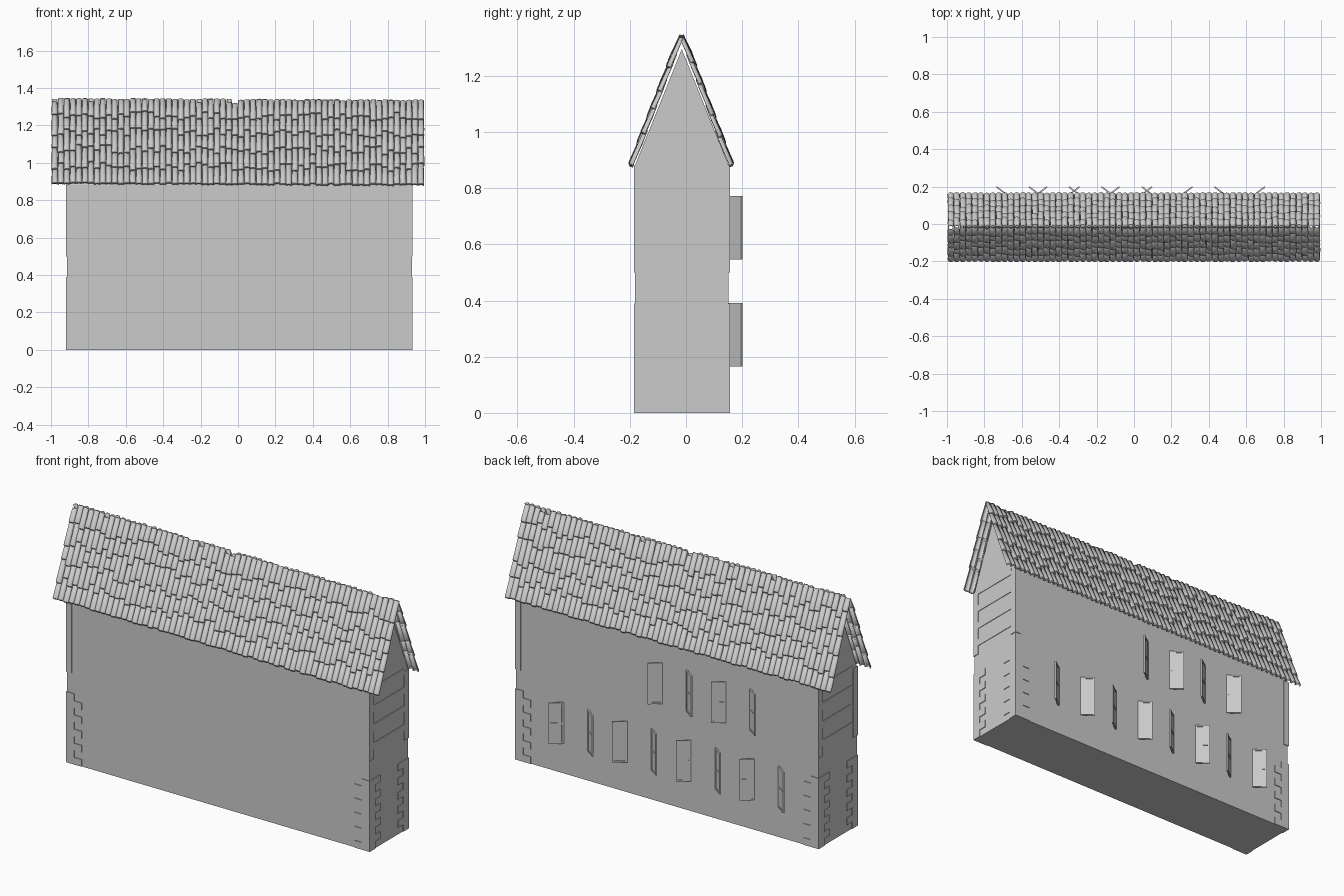
import bpy, bmesh, math, random
from mathutils import Vector, Matrix

random.seed(7)
if "Cube" in bpy.data.objects:
    bpy.data.objects.remove(bpy.data.objects["Cube"])

grey = bpy.data.materials.new("plain_grey")
grey.use_nodes = True
grey.diffuse_color = (0.6, 0.6, 0.6, 1)
grey.node_tree.nodes["Principled BSDF"].inputs["Base Color"].default_value = (0.6, 0.6, 0.6, 1)

X0, X1 = -0.915, 0.93      # wall faces
Y0, Y1 = -0.182, 0.152
SKIN = 0.004               # relief of stonework and timber


def make_object(name, bm):
    bmesh.ops.recalc_face_normals(bm, faces=bm.faces)
    mesh = bpy.data.meshes.new(name)
    bm.to_mesh(mesh)
    bm.free()
    mesh.materials.append(grey)
    obj = bpy.data.objects.new(name, mesh)
    bpy.context.collection.objects.link(obj)
    return obj


def add_box(bm, low, high, matrix=Matrix()):
    low, high = Vector(low), Vector(high)
    size = Matrix.Diagonal((high - low).to_4d())
    size[3][3] = 1
    bmesh.ops.create_cube(bm, size=1, matrix=matrix @ Matrix.Translation((low + high) / 2) @ size)


def add_corner(bm, sx, sy, reach_x, reach_y, z0, z1):
    """Thin block wrapping a wall corner, reaching along both walls."""
    cx, cy = (X1 if sx > 0 else X0), (Y1 if sy > 0 else Y0)
    xs = sorted((cx + sx * SKIN, cx - sx * reach_x))
    ys = sorted((cy + sy * SKIN, cy - sy * reach_y))
    add_box(bm, (xs[0], ys[0], z0), (xs[1], ys[1], z1))


# House body: gabled profile run along x
bm = bmesh.new()
profile = [(Y0, 0), (Y1, 0), (Y1, 0.88), (-0.015, 1.295), (Y0, 0.88)]
end = bm.faces.new([bm.verts.new((X0, y, z)) for y, z in profile])
run = bmesh.ops.extrude_face_region(bm, geom=[end])
bmesh.ops.translate(bm, vec=(X1 - X0, 0, 0),
                    verts=[v for v in run["geom"] if isinstance(v, bmesh.types.BMVert)])
if not any(f.normal.x < -0.9 for f in bm.faces):
    bm.faces.new([v for v in bm.verts if v.co.x < X0 + 0.001])
make_object("house_body", bm)

# Corner stones below, plain corner posts above
COURSES = 10
step = 0.39 / COURSES
for sx, side in ((1, "left"), (-1, "right")):
    for sy, face in ((1, "back"), (-1, "front")):
        bm = bmesh.new()
        for i in range(COURSES):
            long_x = i % 2 == 0
            add_corner(bm, sx, sy, 0.09 if long_x else 0.045,
                       0.045 if long_x else 0.09, i * step, (i + 1) * step)
        make_object(f"corner_stones_{face}_{side}", bm)
        bm = bmesh.new()
        add_corner(bm, sx, sy, 0.03, 0.035, 0.5, 0.88)
        make_object(f"corner_post_{face}_{side}", bm)

# Horizontal boards on the gable ends
for side, x in (("left", X1), ("right", X0)):
    bm = bmesh.new()
    for i in range(4):
        z = 0.55 + 0.103 * i
        add_box(bm, (x - 0.003, Y0 + 0.035, z), (x + 0.003, Y1 - 0.035, z + 0.038))
    make_object(f"gable_boards_{side}", bm)


# Open shutters: pairs hinged on both sides of each window
def shutter(name, hinge_x, direction, z):
    bm = bmesh.new()
    width, height, thick = 0.076, 0.226, 0.006
    angle = math.radians(37)
    along = Vector((direction * math.cos(angle), math.sin(angle), 0))
    inward = Vector((-direction * math.sin(angle), math.cos(angle), 0))
    place = Matrix((along, inward, (0, 0, 1))).transposed().to_4x4()
    place.translation = (hinge_x, Y1, z)
    add_box(bm, (0, -thick / 2, 0), (width, thick / 2, height), place)
    rim, top = 0.01, thick / 2 + 0.002
    for u in (0, width - rim):
        add_box(bm, (u, 0, 0), (u + rim, top, height), place)
    for v in (0, height * 0.47, height - rim):
        add_box(bm, (rim, 0, v), (width - rim, top, v + rim), place)
    make_object(name, bm)


floors = {"lower": (0.166, [-0.6, -0.213, 0.177, 0.565]),
          "upper": (0.546, [-0.426, -0.038])}
for floor, (z, centres) in floors.items():
    for i, c in enumerate(centres, 1):
        for d, side in ((1, "left"), (-1, "right")):
            shutter(f"shutter_{floor}_{i}_{side}", c + d * 0.075, d, z)


# Roof: columns of overlapping barrel tiles on each slope
COLUMNS, ROWS, ARC = 62, 5, 7
PITCH = 1.99 / COLUMNS


def add_tile(bm, x, eave, up, out, s0, s1):
    rings = []
    # the nose of each tile is wider, higher and slightly rounded
    for s, r, lift in ((s0, 0.8, 0.002), (s0 + 0.005, 1.08, 0.004), (s1, 0.92, 0)):
        ring = []
        for k in range(ARC):
            a = math.pi * k / (ARC - 1)
            offset = math.cos(a) * PITCH * 0.5 * r
            p = eave + up * s + out * (math.sin(a) * 0.014 * r + lift)
            xx = x + offset
            ring.append(bm.verts.new((xx, p.y, p.z - 0.005 * xx)))
        rings.append(ring)
    for a, b in zip(rings, rings[1:]):
        for k in range(ARC - 1):
            bm.faces.new((a[k], a[k + 1], b[k + 1], b[k]))


def roof_slope(name, eave, ridge):
    bm = bmesh.new()
    eave, ridge = Vector(eave), Vector(ridge)
    length = (ridge - eave).length
    up = (ridge - eave).normalized()
    out = Vector((0, -up.z, up.y)) if up.y > 0 else Vector((0, up.z, -up.y))
    for c in range(COLUMNS):
        x = -0.995 + PITCH * (c + 0.5)
        shift = random.uniform(-0.004, 0.004)
        cuts = [shift] + [length * r / ROWS + random.uniform(-0.025, 0.025) for r in range(1, ROWS)]
        top = length + random.uniform(-0.004, 0.004) - (0.018 if random.random() < 0.08 else 0)
        for r in range(ROWS):
            s1 = top if r == ROWS - 1 else cuts[r + 1] + 0.015
            add_tile(bm, x + random.uniform(-0.0015, 0.0015), eave, up, out, cuts[r], s1)
    obj = make_object(name, bm)
    shell = obj.modifiers.new("tile_thickness", "SOLIDIFY")
    shell.thickness = 0.004
    shell.offset = -1
    bpy.ops.object.select_all(action="DESELECT")
    obj.select_set(True)
    bpy.context.view_layer.objects.active = obj
    bpy.ops.object.shade_smooth_by_angle(angle=math.radians(40))


roof_slope("roof_tiles_front", (0, -0.187, 0.88), (0, -0.012, 1.335))
roof_slope("roof_tiles_back", (0, 0.153, 0.88), (0, -0.019, 1.335))
